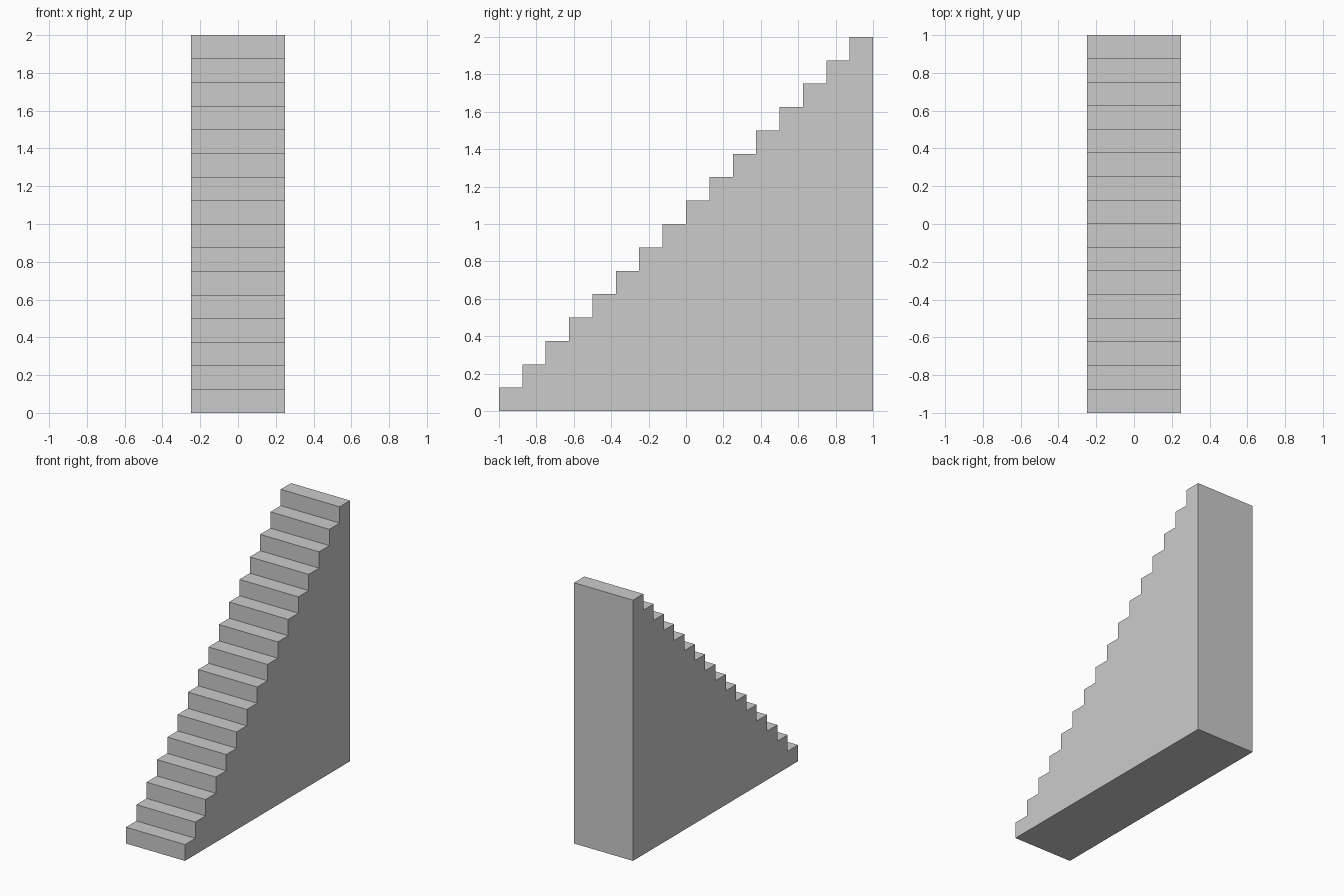
import bpy, bmesh

if "Cube" in bpy.data.objects:
    bpy.data.objects.remove(bpy.data.objects["Cube"])

STEPS = 16
RISE = 2.0 / STEPS
HALF_WIDTH = 0.25

# Stepped side profile in the YZ plane: base, back, then down the steps
profile = [(-1.0, 0.0), (1.0, 0.0)]
for i in range(STEPS, 0, -1):
    profile += [(-1 + i * RISE, i * RISE), (-1 + (i - 1) * RISE, i * RISE)]


def stair_half(name, x0, x1):
    """Extrude the stepped profile from x0 to x1 as one closed solid."""
    bm = bmesh.new()
    face = bm.faces.new([bm.verts.new((x0, y, z)) for y, z in profile])
    ext = bmesh.ops.extrude_face_region(bm, geom=[face], use_keep_orig=True)
    verts = [g for g in ext["geom"] if isinstance(g, bmesh.types.BMVert)]
    bmesh.ops.translate(bm, verts=verts, vec=(x1 - x0, 0, 0))
    bmesh.ops.recalc_face_normals(bm, faces=bm.faces[:])
    mesh = bpy.data.meshes.new(name)
    bm.to_mesh(mesh)
    bm.free()
    obj = bpy.data.objects.new(name, mesh)
    bpy.context.collection.objects.link(obj)
    return obj


# Two solid halves meeting at the centre seam
stair_half("stairs_left", -HALF_WIDTH, 0.0)
stair_half("stairs_right", 0.0, HALF_WIDTH)
